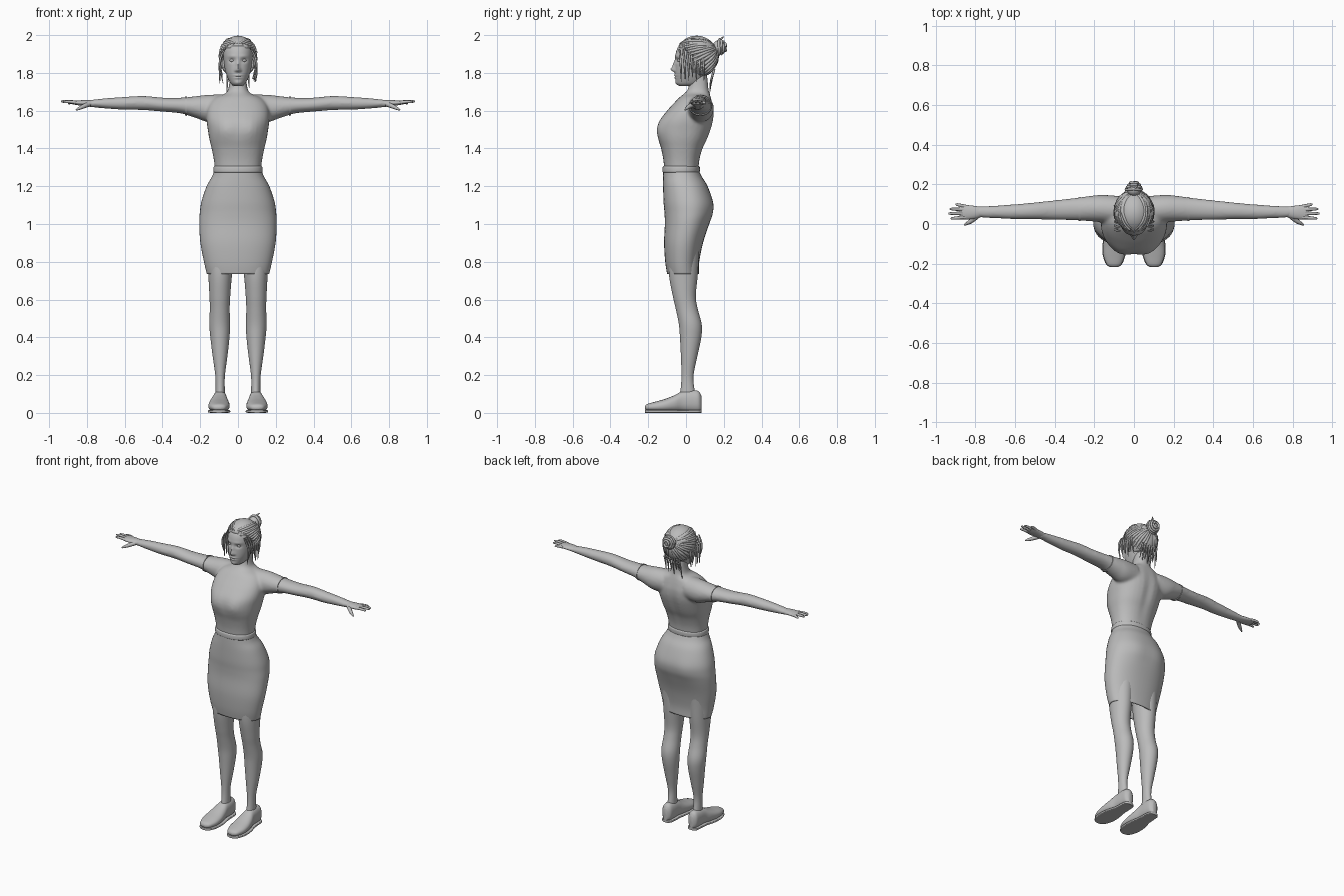
import bpy
import bmesh
import math
import random
from mathutils import Vector

random.seed(4)
if "Cube" in bpy.data.objects:
    bpy.data.objects.remove(bpy.data.objects["Cube"])

grey = bpy.data.materials.new("plain_grey")
grey.use_nodes = True
grey.diffuse_color = (0.5, 0.5, 0.5, 1)
grey.node_tree.nodes["Principled BSDF"].inputs["Base Color"].default_value = grey.diffuse_color


# ---- helpers ----
def finish(name, bm, sharp_angle=50):
    bmesh.ops.recalc_face_normals(bm, faces=bm.faces[:])
    mesh = bpy.data.meshes.new(name)
    bm.to_mesh(mesh)
    bm.free()
    mesh.materials.append(grey)
    mesh.shade_smooth()
    mesh.set_sharp_from_angle(angle=math.radians(sharp_angle))
    obj = bpy.data.objects.new(name, mesh)
    bpy.context.collection.objects.link(obj)
    return obj


def smooth_rows(rows, steps):
    """Catmull-Rom interpolation between section rows."""
    result = []
    last = len(rows) - 1
    for i in range(last):
        before, start, end, after = (rows[max(i - 1, 0)], rows[i], rows[i + 1], rows[min(i + 2, last)])
        for step in range(steps):
            u = step / steps
            result.append([
                b + u / 2 * (c - a + u * (2 * a - 5 * b + 4 * c - d + u * (3 * (b - c) + d - a)))
                for a, b, c, d in zip(before, start, end, after)])
    return result + [list(rows[-1])]


def loft(bm, rows, place, steps=5, sides=32, power=2.0, capped=True):
    """Skin rounded sections; a row is (along, a_min, a_max, b_min, b_max)."""
    rings = []
    for along, a0, a1, b0, b1 in smooth_rows(rows, steps):
        ring = []
        for k in range(sides):
            angle = math.tau * k / sides
            c, s = math.cos(angle), math.sin(angle)
            a = math.copysign(abs(c) ** (2 / power), c) * (a1 - a0) / 2 + (a0 + a1) / 2
            b = math.copysign(abs(s) ** (2 / power), s) * (b1 - b0) / 2 + (b0 + b1) / 2
            ring.append(bm.verts.new(place(along, a, b)))
        rings.append(ring)
    for low, high in zip(rings, rings[1:]):
        for k in range(sides):
            j = (k + 1) % sides
            bm.faces.new((low[k], low[j], high[j], high[k]))
    if capped:
        bm.faces.new(rings[0])
        bm.faces.new(rings[-1])


def upright(side=1):
    return lambda z, x, y: (side * x, y, z)


def sideways(side):
    return lambda x, y, z: (side * x, y, z)


def lengthways(side):
    return lambda y, x, z: (side * x, y, z)


def symmetric(rows):
    return [(z, -w, w, front, back) for z, w, front, back in rows]


def bump(bm, x, z, wide, tall, amount, middle=0.02, facing=-1):
    """Push a soft bump out of the front (-1) or the back (+1)."""
    for v in bm.verts:
        depth = min(max((v.co.y - middle) * facing / 0.05, 0), 1)
        falloff = math.exp(-((v.co.x - x) / wide) ** 2 - ((v.co.z - z) / tall) ** 2)
        v.co.y += facing * amount * falloff * depth


def tubes(name, paths):
    """Tapered round strands; a path point is (position, radius)."""
    curve = bpy.data.curves.new(name, "CURVE")
    curve.dimensions = "3D"
    curve.bevel_depth = 1
    curve.bevel_resolution = 2
    curve.resolution_u = 4
    curve.use_fill_caps = True
    for path in paths:
        spline = curve.splines.new("NURBS")
        spline.points.add(len(path) - 1)
        for point, (position, radius) in zip(spline.points, path):
            point.co = (*position, 1)
            point.radius = radius
        spline.order_u = 3
        spline.use_endpoint_u = True
    curve.materials.append(grey)
    obj = bpy.data.objects.new(name, curve)
    bpy.context.collection.objects.link(obj)


def ball(name, center, size, keep=None):
    bm = bmesh.new()
    bmesh.ops.create_uvsphere(bm, u_segments=40, v_segments=28, radius=1)
    for v in bm.verts:
        v.co = Vector(center) + v.co * Vector(size)
    if keep:
        bmesh.ops.delete(bm, geom=[v for v in bm.verts if not keep(v.co)], context="VERTS")
    return finish(name, bm)


# ---- torso, neck and arms, fused into one skin ----
torso = [(1.28, .122, -.115, .065), (1.34, .128, -.12, .072), (1.4, .14, -.132, .09),
         (1.45, .152, -.145, .114), (1.5, .16, -.148, .133), (1.55, .167, -.136, .146),
         (1.6, .165, -.1, .148), (1.64, .15, -.064, .14), (1.67, .12, -.035, .132),
         (1.69, .07, -.01, .126), (1.71, .053, .008, .12), (1.75, .046, .018, .116),
         (1.8, .045, .025, .11)]
arm = [(.08, 0, .142, 1.54, 1.686), (.16, .008, .147, 1.54, 1.684), (.22, .014, .142, 1.56, 1.677),
       (.3, .019, .131, 1.585, 1.669), (.4, .021, .12, 1.595, 1.669), (.5, .024, .109, 1.603, 1.678),
       (.6, .024, .1, 1.605, 1.673), (.7, .029, .093, 1.611, 1.666), (.78, .032, .089, 1.619, 1.657),
       (.8, .03, .09, 1.62, 1.656)]
bm = bmesh.new()
loft(bm, symmetric(torso), upright(), power=2.3)
for side in (-1, 1):
    bump(bm, side * .07, 1.5, .05, .055, .013)
bump(bm, 0, 1.5, .02, .12, -.008, facing=1)
for side in (-1, 1):
    loft(bm, arm, sideways(side))
body = finish("upper_body", bm)
remesh = body.modifiers.new("fuse", "REMESH")
remesh.mode = "VOXEL"
remesh.voxel_size = 0.008
remesh.use_smooth_shade = True
relax = body.modifiers.new("relax", "SMOOTH")
relax.factor = 0.5
relax.iterations = 8

# ---- sleeve hems, hands and fingers ----
fingers = [(.034, .925, .028, 1.645), (.054, .937, .053, 1.649),
           (.073, .93, .076, 1.646), (.088, .9, .1, 1.638)]
palm = [(.775, .034, .087, 1.621, 1.655), (.81, .026, .092, 1.624, 1.656),
        (.85, .023, .096, 1.629, 1.654), (.88, .027, .094, 1.635, 1.651)]
for side, word in ((-1, "right"), (1, "left")):
    bm = bmesh.new()
    loft(bm, [(.27, .014, .137, 1.572, 1.675), (.28, .015, .136, 1.575, 1.674)], sideways(side))
    finish(word + "_sleeve_hem", bm)
    bm = bmesh.new()
    loft(bm, palm, sideways(side), sides=24)
    finish(word + "_palm", bm)
    paths = []
    for knuckle, x, y, z in fingers:
        root, tip = Vector((side * .85, knuckle, 1.642)), Vector((side * x, y, z))
        bend = root.lerp(tip, 0.55) + Vector((0, 0, .005))
        paths.append([(root, .0095), (bend, .0085), (tip.lerp(bend, .1), .0065), (tip, .003)])
    thumb = [(.79, .042, 1.635, .014), (.82, .015, 1.622, .012), (.84, .004, 1.613, .009), (.857, -.005, 1.604, .004)]
    paths.append([((side * x, y, z), r) for x, y, z, r in thumb])
    tubes(word + "_fingers", paths)

# ---- skirt and belt ----
skirt = [(.735, .165, -.1, .068), (.8, .18, -.11, .07), (.9, .199, -.116, .09), (1, .205, -.112, .122),
         (1.06, .202, -.114, .14), (1.12, .193, -.119, .141), (1.2, .166, -.121, .114),
         (1.25, .138, -.121, .084), (1.285, .125, -.12, .068)]
bm = bmesh.new()
loft(bm, symmetric(skirt), upright(), sides=48, power=2.2, capped=False)
for side in (-1, 1):
    bump(bm, side * .08, 1.07, .06, .07, .006, facing=1)
thickness = finish("skirt", bm).modifiers.new("cloth", "SOLIDIFY")
thickness.thickness = 0.006
bm = bmesh.new()
loft(bm, symmetric([(1.272, .125, -.12, .068), (1.278, .13, -.125, .073),
                    (1.3, .129, -.124, .073), (1.306, .124, -.119, .068)]), upright(), sides=48, power=2.2)
finish("belt", bm)

# ---- legs and shoes ----
leg = [(1, .005, .17, -.085, .085), (.85, .02, .165, -.092, .07), (.73, .032, .157, -.09, .062),
       (.62, .041, .151, -.07, .052), (.55, .044, .149, -.054, .062), (.47, .042, .152, -.038, .083),
       (.4, .045, .146, -.032, .081), (.3, .056, .134, -.027, .06), (.2, .069, .12, -.024, .04),
       (.13, .07, .118, -.028, .044), (.06, .068, .12, -.04, .06)]
shoe = [(-.218, .088, .114, .02, .034), (-.205, .065, .137, .012, .047), (-.16, .047, .154, .006, .06),
        (-.11, .044, .156, .004, .074), (-.06, .05, .148, .005, .094), (-.02, .057, .136, .006, .114),
        (.03, .059, .132, .004, .12), (.066, .064, .128, .005, .115), (.082, .08, .112, .012, .09)]
for side, word in ((-1, "right"), (1, "left")):
    bm = bmesh.new()
    loft(bm, leg, upright(side))
    finish(word + "_leg", bm)
    bm = bmesh.new()
    loft(bm, shoe, lengthways(side), power=2.3)
    finish(word + "_shoe", bm)
    bm = bmesh.new()
    sole = [(y, a - .003, b + .003, 0, .016) for y, a, b, low, high in shoe]
    loft(bm, sole, lengthways(side), power=5)
    finish(word + "_sole", bm)

# ---- head with sculpted face ----
head = [(1.73, .022, -.035, .05), (1.745, .04, -.05, .08), (1.78, .057, -.056, .105),
        (1.81, .067, -.057, .125), (1.85, .074, -.056, .142), (1.9, .078, -.055, .15),
        (1.94, .072, -.04, .142), (1.97, .05, -.008, .115), (1.985, .026, .025, .08)]
bm = bmesh.new()
loft(bm, symmetric(head), upright(), steps=9, sides=72, power=2.15)
for x, z, wide, tall, amount in (
        (0, 1.818, .012, .013, .02), (0, 1.842, .009, .024, .013), (0, 1.787, .02, .006, .006),
        (0, 1.774, .017, .006, .006), (0, 1.748, .02, .012, .005), (0, 1.78, .022, .002, -.004)):
    bump(bm, x, z, wide, tall, amount)
for side in (-1, 1):
    bump(bm, side * .031, 1.866, .017, .011, -.011)
    bump(bm, side * .031, 1.888, .022, .007, .003)
    bump(bm, side * .012, 1.812, .006, .006, .006)
finish("head", bm, 80)
for side, word in ((-1, "right"), (1, "left")):
    ball(word + "_eye", (side * .031, -.033, 1.866), (.014, .0125, .009))
    ball(word + "_ear", (side * .076, .045, 1.845), (.01, .02, .03))

# ---- hair: cap, combed locks, loose strands and bun ----
center, size = Vector((0, .056, 1.884)), Vector((.098, .113, .113))
cap = ball("hair_cap", center, size,
           lambda p: p.z > 1.785 and p.y > .025 - max(p.z - 1.89, 0) * 1.4)
cap.modifiers.new("depth", "SOLIDIFY").thickness = 0.008

hairline = [Vector(p) for p in ((.05, -.78, .65), (.55, -.62, .5), (.88, -.35, .2),
                                (.95, -.1, -.3), (.7, .3, -.75), (.15, .6, -.8))]
bun_direction = Vector((0, .92, .4))
locks, strands = [], []
for side in (-1, 1):
    for i in range(16):
        along = i / 16 * (len(hairline) - 1)
        start = hairline[int(along)].lerp(hairline[int(along) + 1], along % 1)
        path = []
        for step in range(7):
            u = step / 6
            way = start.lerp(bun_direction, u)
            way.x += (0.35 * math.sin(math.pi * u) * (1 - along / 5) + random.uniform(-.03, .03))
            way = way.normalized() * random.uniform(.97, 1.01)
            way.x *= side
            path.append((center + way * size, .003 + .006 * math.sin(math.pi * (.1 + .8 * u))))
        locks.append(path)
    for i in range(7):
        y = -.035 + i * .02
        end = random.uniform(1.735, 1.79)
        path = [((side * .07, y, 1.925), .004), ((side * .094, y + .004, 1.885), .006),
                ((side * .098, y + .008, 1.83), .006),
                ((side * random.uniform(.075, .1), y + .01, end), .0015)]
        strands.append(path)
for i in range(7):
    x = (i - 3) * .018
    strands.append([((x, .15, 1.82), .006), ((x, .135, 1.775), .006),
                    ((x * 1.1, .125, random.uniform(1.69, 1.74)), .0015)])
tubes("hair_locks", locks)
tubes("loose_strands", strands)

ball("hair_bun", (0, .174, 1.935), (.036, .034, .038))
coils = []
for ring in range(4):
    radius = .041 * math.sin(.5 + ring * .33)
    y = .208 - ring * .011
    coils.append([((radius * math.cos(a * .7 + ring), y + .003 * math.sin(a * 2),
                    1.937 + radius * math.sin(a * .7 + ring) * 1.05), .007) for a in range(10)])
coils.append([((0, .17, 1.965), .008), ((.012, .19, 1.985), .006), ((.02, .2, 1.992), .002)])
tubes("bun_coils", coils)
